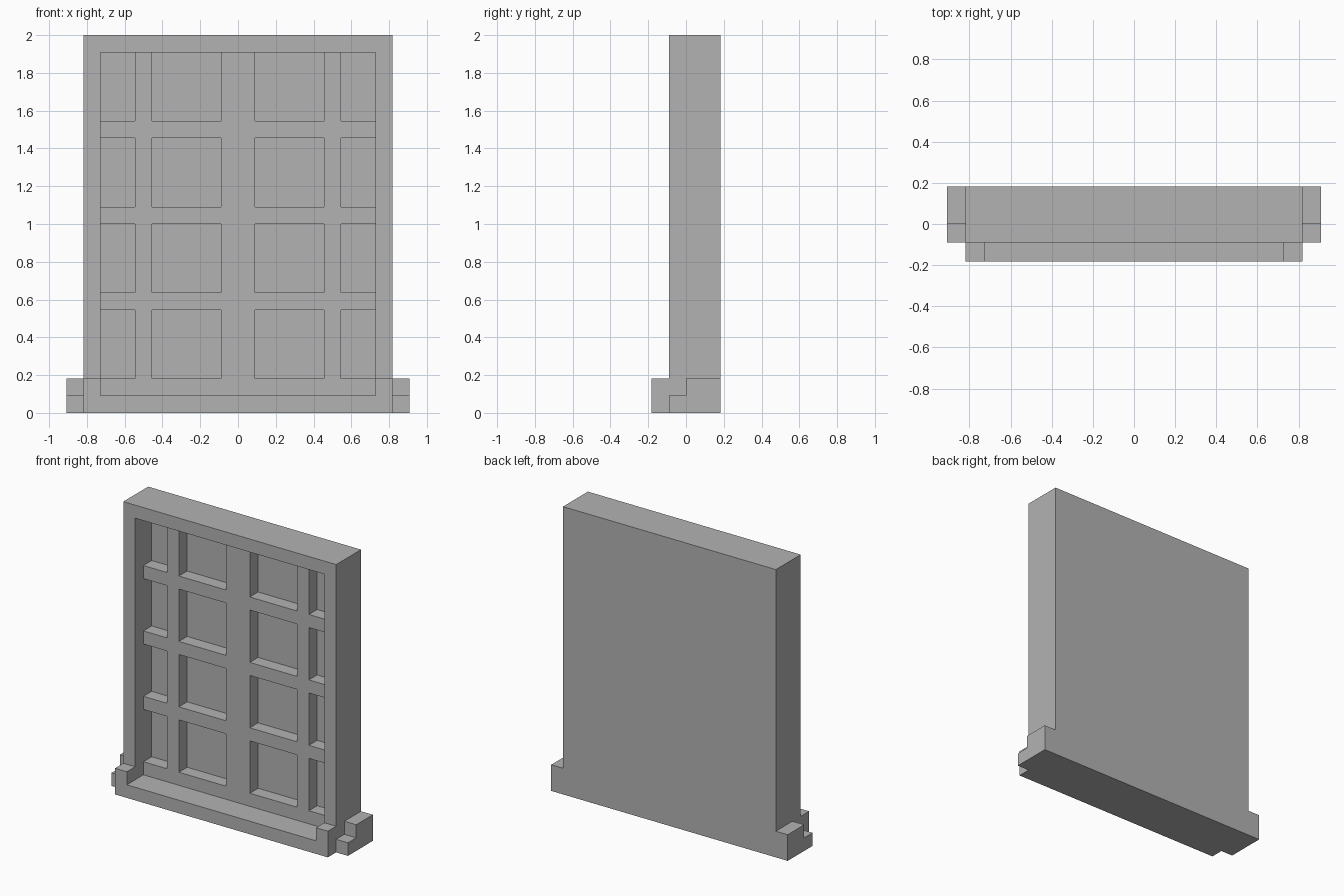
import bpy, bmesh
from mathutils import Vector

if "Cube" in bpy.data.objects:
    bpy.data.objects.remove(bpy.data.objects["Cube"], do_unlink=True)

U = 1 / 11  # thickness of one frame strip

grey = bpy.data.materials.new("plain grey")
grey.use_nodes = True
grey.diffuse_color = (0.45, 0.45, 0.45, 1)
grey.node_tree.nodes["Principled BSDF"].inputs["Base Color"].default_value = grey.diffuse_color


def finish(name, bm):
    bmesh.ops.recalc_face_normals(bm, faces=bm.faces)
    mesh = bpy.data.meshes.new(name)
    bm.to_mesh(mesh)
    bm.free()
    mesh.materials.append(grey)
    bpy.context.collection.objects.link(bpy.data.objects.new(name, mesh))


def prism(name, outline, offset):
    """Extrude a flat outline along the offset, in strip units."""
    bm = bmesh.new()
    face = bm.faces.new([bm.verts.new(Vector(p) * U) for p in outline])
    made = bmesh.ops.extrude_face_region(bm, geom=[face], use_keep_orig=True)["geom"]
    moved = [g for g in made if isinstance(g, bmesh.types.BMVert)]
    bmesh.ops.translate(bm, verts=moved, vec=Vector(offset) * U)
    finish(name, bm)


def sink(bm, inside):
    """Push the front faces chosen by the rule one strip backwards."""
    chosen = []
    for f in bm.faces:
        c = f.calc_center_median() / U
        if abs(f.normal.y) > 0.9 and c.y < 1 and inside(c.x, c.z):
            chosen.append(f)
    made = bmesh.ops.extrude_face_region(bm, geom=chosen)["geom"]
    moved = [g for g in made if isinstance(g, bmesh.types.BMVert)]
    bmesh.ops.translate(bm, verts=moved, vec=(0, U, 0))
    old = [f for f in chosen if f.is_valid]
    if old:
        bmesh.ops.delete(bm, geom=old, context='FACES_ONLY')
    loose = [e for e in bm.edges if not e.link_faces]
    if loose:
        bmesh.ops.delete(bm, geom=loose, context='EDGES')
    bm.normal_update()


# Framed wall: a slab cut into cells, with a recess and deeper pockets
columns = [(-8, -6), (-5, -1), (1, 5), (6, 8)]
rows = [(2, 6), (7, 11), (12, 16), (17, 21)]
bm = bmesh.new()
bmesh.ops.create_cube(bm, size=1)
for v in bm.verts:
    v.co = Vector((v.co.x * 18, v.co.y * 3 + 0.5, v.co.z * 22 + 11)) * U
cuts = [((x * U, 0, 0), (1, 0, 0)) for pair in columns for x in pair]
cuts += [((0, 0, z * U), (0, 0, 1)) for z in [1] + [z for pair in rows for z in pair]]
for point, normal in cuts:
    bmesh.ops.bisect_plane(bm, geom=bm.verts[:] + bm.edges[:] + bm.faces[:],
                           plane_co=point, plane_no=normal)
bm.normal_update()
sink(bm, lambda x, z: abs(x) < 8 and 1 < z < 21)
sink(bm, lambda x, z: any(a < x < b for a, b in columns)
     and any(a < z < b for a, b in rows))
bmesh.ops.dissolve_limit(bm, angle_limit=0.01, verts=bm.verts, edges=bm.edges)
finish("lattice_wall", bm)

# Front sill with a raised block at each end
sill = [(-9, 0), (9, 0), (9, 2), (8, 2), (8, 1), (-8, 1), (-8, 2), (-9, 2)]
prism("front_sill", [(x, -2, z) for x, z in sill], (0, 1, 0))

# Stepped feet on both sides
step = [(-1, 0), (2, 0), (2, 2), (0, 2), (0, 1), (-1, 1)]
for side, s in (("left", 1), ("right", -1)):
    prism(side + "_stepped_foot", [(9 * s, y, z) for y, z in step], (s, 0, 0))
